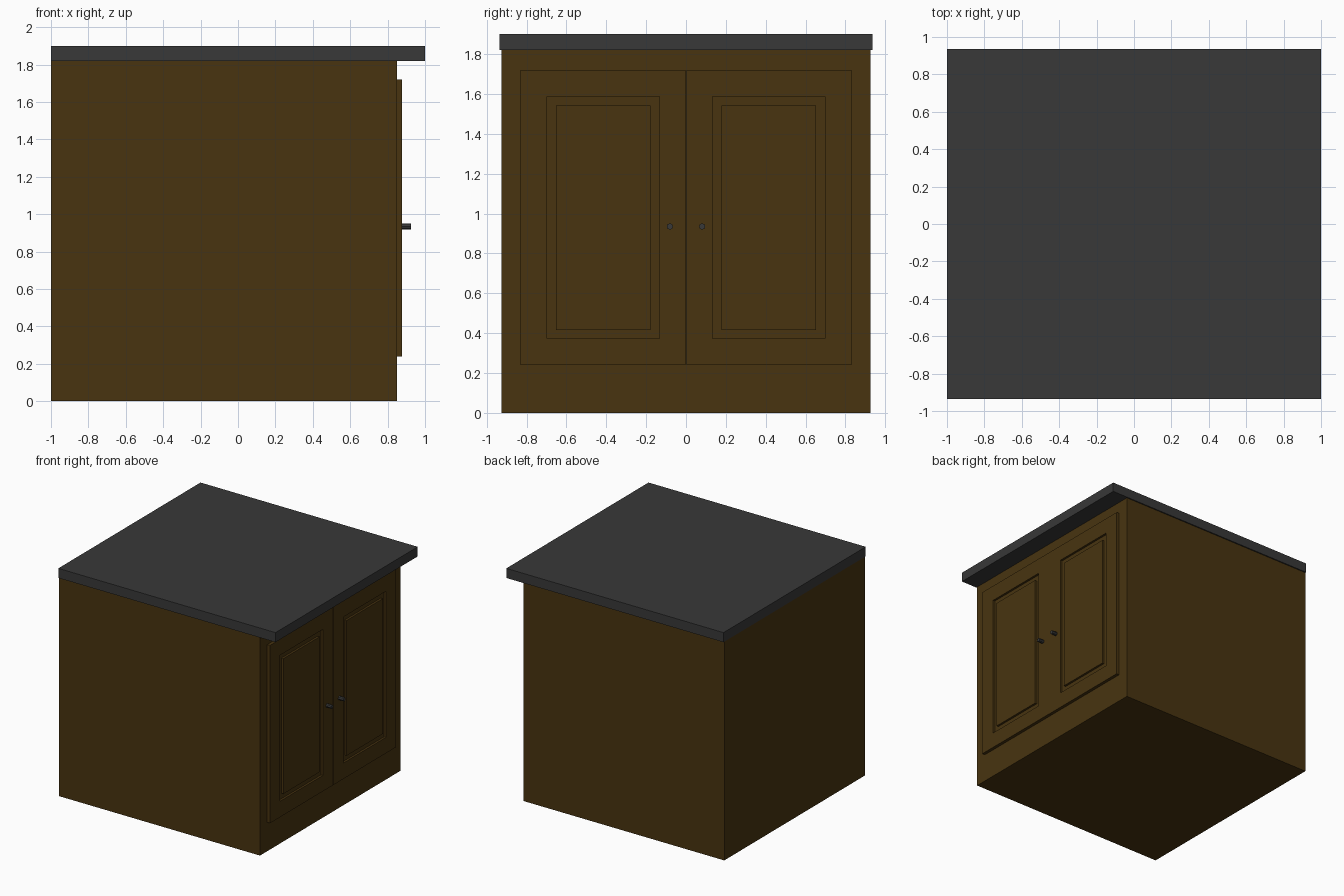
import bpy, bmesh
from math import radians

if "Cube" in bpy.data.objects:
    bpy.data.objects.remove(bpy.data.objects["Cube"])


def material(name, color):
    m = bpy.data.materials.new(name)
    m.diffuse_color = (*color, 1)
    m.use_nodes = True
    m.node_tree.nodes["Principled BSDF"].inputs["Base Color"].default_value = m.diffuse_color
    return m


WOOD = material("dark_wood", (0.065, 0.034, 0.005))
STONE = material("dark_stone", (0.04, 0.04, 0.04))


def box(name, lo, hi, mat):
    size = [b - a for a, b in zip(lo, hi)]
    bpy.ops.mesh.primitive_cube_add(size=1, location=[(a + b) / 2 for a, b in zip(lo, hi)])
    ob = bpy.context.object
    ob.name = name
    ob.scale = size
    bpy.ops.object.transform_apply(location=False, rotation=False, scale=True)
    ob.data.materials.append(mat)
    return ob


def cut_panel_groove(ob, border, width, depth):
    # Frame border, groove wall, groove floor, then raised panel flush with the frame
    bm = bmesh.new()
    bm.from_mesh(ob.data)
    face = max(bm.faces, key=lambda f: f.calc_center_median().x)
    for thick, step in ((border, 0), (0, -depth), (width, 0), (0, depth)):
        bmesh.ops.inset_individual(bm, faces=[face], thickness=thick, depth=step,
                                   use_even_offset=True)
    bm.to_mesh(ob.data)
    bm.free()


# Carcass and overhanging worktop
box("cabinet_body", (-1, -0.925, 0), (0.85, 0.925, 1.82), WOOD)
box("worktop", (-1, -0.935, 1.82), (1, 0.935, 1.9), STONE)

# Pair of grooved doors with small knobs beside the centre gap
for side, label in ((-1, "left"), (1, "right")):
    y0, y1 = sorted((side * 0.002, side * 0.83))
    door = box(label + "_door", (0.85, y0, 0.24), (0.876, y1, 1.72), WOOD)
    cut_panel_groove(door, 0.132, 0.045, 0.018)

    bpy.ops.mesh.primitive_cylinder_add(vertices=8, radius=0.016, depth=0.048,
                                        location=(0.9, side * 0.081, 0.935),
                                        rotation=(0, radians(90), 0))
    knob = bpy.context.object
    knob.name = label + "_knob"
    knob.data.materials.append(STONE)
